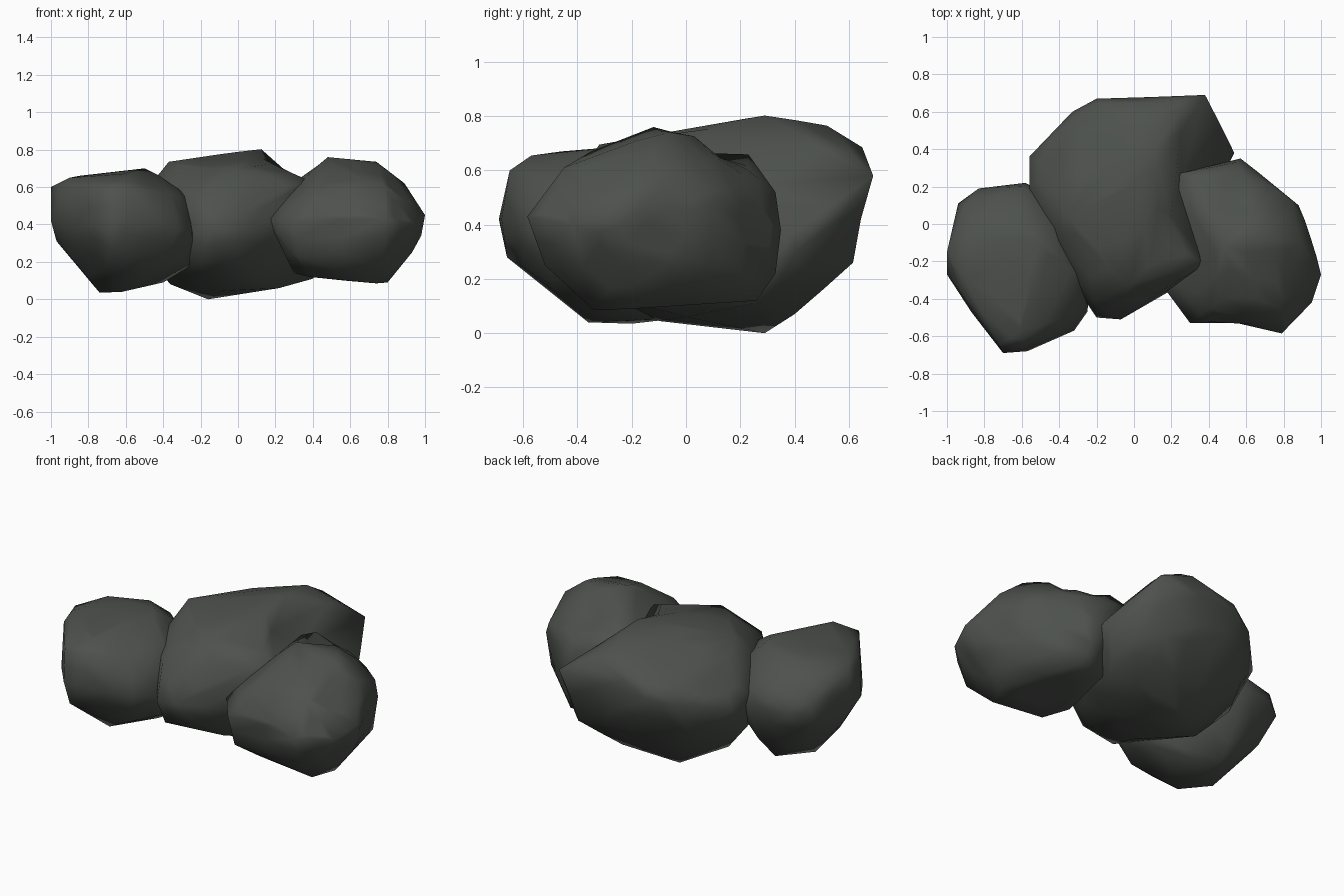
import bpy, bmesh, math
from mathutils import Vector

stone = bpy.data.materials.new("dark grey stone")
stone.diffuse_color = (0.075, 0.083, 0.075, 1)


def boulder(name, points, dents=()):
    """Boulder wrapped around its corner points, then pressed in by (centre, radius, push) dents."""
    bm = bmesh.new()
    for p in points:
        bm.verts.new(p)
    res = bmesh.ops.convex_hull(bm, input=bm.verts)
    junk = {g for g in res["geom_interior"] + res["geom_unused"]
            if isinstance(g, bmesh.types.BMVert)}
    bmesh.ops.delete(bm, geom=list(junk), context='VERTS')
    bmesh.ops.recalc_face_normals(bm, faces=bm.faces)
    bmesh.ops.subdivide_edges(bm, edges=bm.edges[:], cuts=1, use_grid_fill=True)
    for centre, radius, push in dents:
        for v in bm.verts:
            d = (v.co - Vector(centre)).length / radius
            if d < 1:
                v.co += Vector(push) * (1 - d * d) ** 2
    mesh = bpy.data.meshes.new(name)
    bm.to_mesh(mesh)
    bm.free()
    mesh.materials.append(stone)
    ob = bpy.data.objects.new(name, mesh)
    bpy.context.collection.objects.link(ob)
    for poly in mesh.polygons:
        poly.use_smooth = True
    return ob


# Left boulder: reaches well under the centre one
boulder("left_boulder", [
    (-.50, -.10, .70), (-.62, .03, .665), (-.85, -.05, .66), (-.90, -.30, .65), (-.62, -.46, .67),
    (-.42, -.22, .66), (-.42, -.02, .62), (-.60, -.57, .655),
    (-1, -.15, .60), (-.90, .10, .55), (-.60, .20, .53), (-.26, -.28, .55), (-.36, -.50, .56),
    (-.58, -.65, .60), (-.72, -.65, .60), (-.93, -.36, .60),
    (-1, -.27, .42), (-.94, .11, .42), (-.83, .19, .44), (-.58, .22, .42), (-.22, -.25, .35),
    (-.25, -.47, .36), (-.32, -.57, .38), (-.57, -.68, .42), (-.70, -.69, .42), (-.87, -.47, .38),
    (-.97, -.15, .31), (-.68, -.66, .28), (-.40, -.50, .18), (-.22, -.25, .20), (-.60, .16, .22),
    (-.85, .06, .22), (-.87, -.25, .20), (-.66, -.52, .20), (-.36, .10, .40),
    (-.74, -.20, .035), (-.62, -.36, .04), (-.40, -.20, .09), (-.62, .02, .06),
])

# Centre boulder: highest towards the back, hollow on its right flank
boulder("centre_boulder", [
    (.13, .29, .805), (-.10, .14, .775), (.16, .06, .755), (.18, -.12, .725), (-.02, -.32, .695),
    (-.37, .05, .735), (-.20, .43, .70), (.10, .52, .765), (-.25, -.15, .70),
    (-.45, .28, .60), (-.33, .54, .61), (-.18, .65, .615), (.12, .65, .685),
    (.39, -.21, .63), (.14, -.36, .57), (-.22, -.42, .55),
    (-.56, .20, .50), (-.56, .36, .46), (-.43, .47, .48), (-.33, .60, .52), (-.20, .67, .54),
    (-.54, .03, .48), (-.42, -.17, .56), (-.50, .02, .28), (-.32, -.24, .30),
    (.07, .67, .55), (.38, .69, .58), (.46, .50, .46), (.54, .38, .36), (.38, -.22, .50),
    (.19, -.36, .36), (-.07, -.51, .38), (-.20, -.50, .36),
    (.30, .62, .26), (-.05, .61, .30), (-.38, .47, .27), (-.52, .20, .25), (-.20, -.42, .20),
    (.0, -.44, .25), (.48, .42, .24), (.20, .49, .19),
    (-.16, .29, .0), (-.08, -.10, .045), (.22, .0, .06), (.15, .40, .07), (-.36, .10, .08),
    (-.10, -.34, .17), (.08, -.25, .13), (.40, .25, .11),
], dents=[((.36, .18, .58), .38, (-.14, 0, -.07)), ((.2, .65, .40), .22, (0, -.03, 0))])

# Right boulder: ridge on top, back corner tucked against the centre
boulder("right_boulder", [
    (.48, -.12, .76), (.64, .03, .735), (.74, -.08, .735), (.75, -.18, .71), (.40, -.18, .69),
    (.55, -.35, .67), (.37, .23, .66), (.60, .22, .61), (.24, .27, .59), (.26, .08, .56),
    (.89, -.10, .62), (.84, -.36, .59), (.78, -.45, .61), (.40, -.45, .58), (.28, -.28, .56),
    (.55, .33, .52), (.72, .21, .55), (.84, .13, .53),
    (1, -.27, .45), (.96, -.07, .46), (.88, .10, .45), (.66, .28, .42), (.57, .35, .38),
    (.16, -.34, .43), (.30, -.53, .42), (.48, -.52, .48), (.79, -.585, .43), (.87, -.48, .45),
    (.95, -.42, .40), (.98, -.22, .34),
    (.25, -.38, .24), (.32, -.49, .23), (.78, -.52, .25), (.93, -.22, .25), (.86, .08, .25),
    (.58, .33, .22),
    (.80, -.20, .09), (.74, -.34, .085), (.38, -.34, .12), (.30, -.20, .14), (.57, -.10, .10),
    (.60, .26, .12), (.40, .20, .13),
], dents=[((.50, .10, .70), .2, (0, 0, -.07)), ((.95, -.08, .38), .16, (-.03, 0, 0)),
          ((.55, -.56, .40), .2, (0, .03, 0))])
